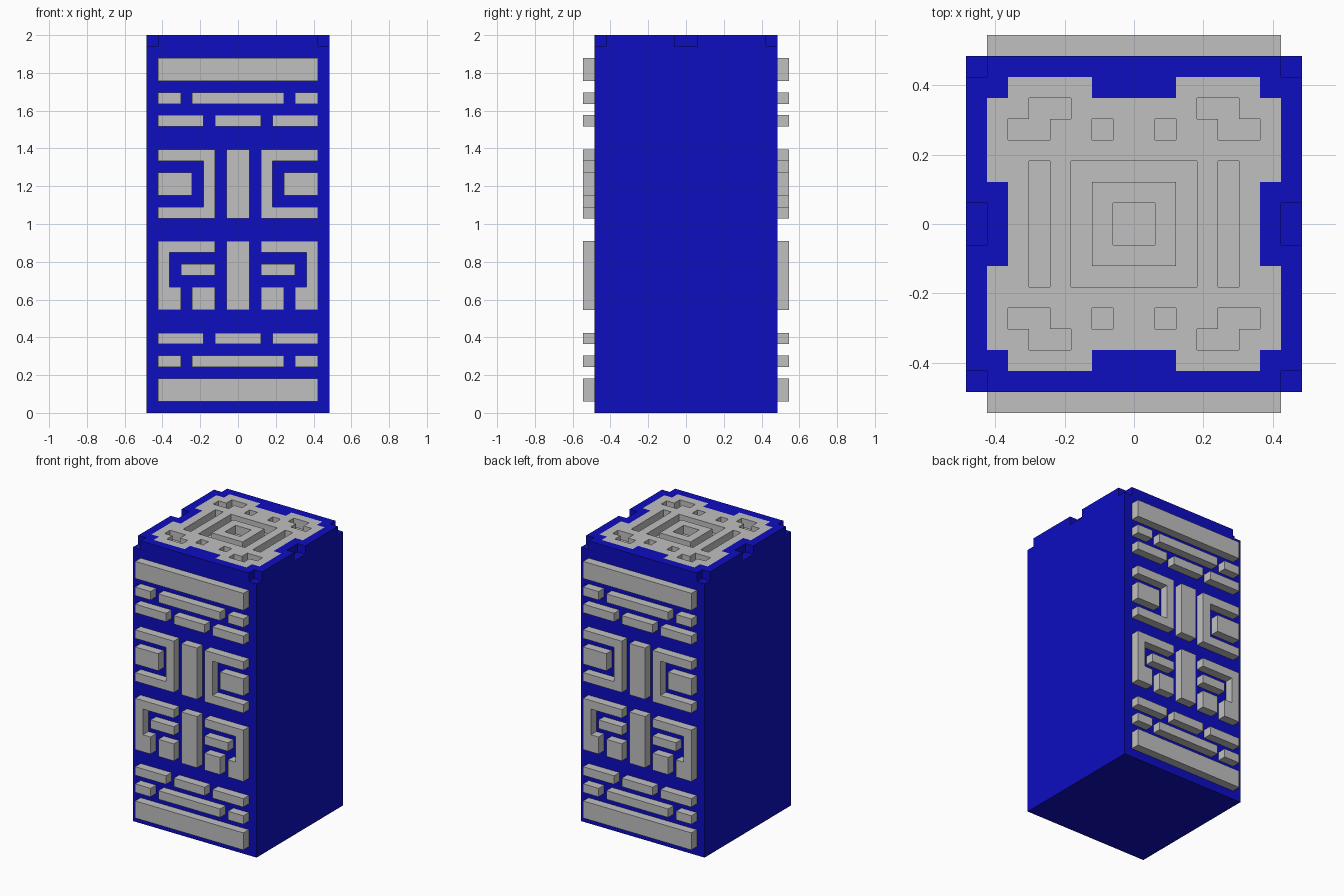
import bpy
import bmesh

cube = bpy.data.objects.get("Cube")
if cube:
    bpy.data.objects.remove(cube)

U = 2 / 33          # block unit: the pillar is 16 x 16 x 33 units
HALF, TOP = 8, 33


def make_material(name, rgb):
    mat = bpy.data.materials.new(name)
    mat.use_nodes = True
    mat.diffuse_color = (*rgb, 1)
    bsdf = next(n for n in mat.node_tree.nodes if n.type == 'BSDF_PRINCIPLED')
    bsdf.inputs["Base Color"].default_value = (*rgb, 1)
    return mat


blue = make_material("deep_blue", (0.004, 0.004, 0.53))
grey = make_material("light_grey", (0.527, 0.527, 0.527))


def finish(name, bm, mats):
    bmesh.ops.remove_doubles(bm, verts=bm.verts, dist=0.0005)
    bmesh.ops.recalc_face_normals(bm, faces=bm.faces)
    mesh = bpy.data.meshes.new(name)
    bm.to_mesh(mesh)
    bm.free()
    for mat in mats:
        mesh.materials.append(mat)
    obj = bpy.data.objects.new(name, mesh)
    bpy.context.collection.objects.link(obj)
    return obj


# --- Pillar body: blocky height field with carved top ---
def is_grey(x, y):
    x, y = abs(x), abs(y)
    return (max(x, y) < 6 or (2 < x < 6 and y < 7) or (2 < y < 6 and x < 7))


def is_sunk(x, y):
    x, y = abs(x), abs(y)
    return (max(x, y) < 1                          # centre pit
            or 2 < max(x, y) < 3                   # square ring
            or (4 < x < 5 and y < 3)               # side slots
            or (1 < x < 2 and 4 < y < 5)           # small pits
            or (4 < x < 6 and 4 < y < 5)           # stepped corner pits
            or (3 < x < 5 and 5 < y < 6)
            or (x > 7 and y > 7)                   # corner notches
            or (x > 7 and y < 1))                  # side notches


def level(x, y):
    if max(abs(x), abs(y)) > HALF:
        return 0
    return TOP - 1 if is_sunk(x, y) else TOP


def build_body():
    bm = bmesh.new()

    def face(points, mat):
        f = bm.faces.new([bm.verts.new((x * U, y * U, z * U)) for x, y, z in points])
        f.material_index = mat

    for i in range(-HALF, HALF):
        for j in range(-HALF, HALF):
            x, y = i + 0.5, j + 0.5
            h = level(x, y)
            square = [(i, j), (i + 1, j), (i + 1, j + 1), (i, j + 1)]
            face([(*p, h) for p in square], int(is_grey(x, y)))
            face([(*p, 0) for p in square], 0)
            # walls down to each lower neighbour
            for k, (dx, dy) in enumerate([(0, -1), (1, 0), (0, 1), (-1, 0)]):
                low = level(x + dx, y + dy)
                a, b = square[k], square[(k + 1) % 4]
                mat = int(is_grey(x, y) and is_grey(x + dx, y + dy))
                for z0, z1 in ((0, TOP - 1), (TOP - 1, TOP)):
                    if low <= z0 and z1 <= h:
                        face([(*a, z0), (*b, z0), (*b, z1), (*a, z1)], mat)
    bmesh.ops.remove_doubles(bm, verts=bm.verts, dist=0.0005)
    bmesh.ops.recalc_face_normals(bm, faces=bm.faces)
    bmesh.ops.dissolve_limit(bm, angle_limit=0.01, verts=bm.verts, edges=bm.edges,
                             delimit={'MATERIAL'})
    return finish("pillar_body", bm, [blue, grey])


build_body()


# --- Raised relief on the front and back ---
def relief(name, outline, side):
    bm = bmesh.new()
    inner, outer = side * (HALF - 0.08) * U, side * (HALF + 1) * U
    base = bm.faces.new([bm.verts.new((x * U, inner, z * U)) for x, z in outline])
    ext = bmesh.ops.extrude_face_region(bm, geom=[base], use_keep_orig=True)
    for v in ext["geom"]:
        if isinstance(v, bmesh.types.BMVert):
            v.co.y = outer
    return finish(name, bm, [grey])


def rect(x0, x1, z0, z1):
    return [(x0, z0), (x1, z0), (x1, z1), (x0, z1)]


centred = {
    "lower_band": rect(-7, 7, 1, 3),
    "upper_band": rect(-7, 7, 29, 31),
    "lower_long_bar": rect(-4, 4, 4, 5),
    "upper_long_bar": rect(-4, 4, 27, 28),
    "lower_middle_bar": rect(-2, 2, 6, 7),
    "upper_middle_bar": rect(-2, 2, 25, 26),
    "lower_post": rect(-1, 1, 9, 15),
    "upper_post": rect(-1, 1, 17, 23),
}
mirrored = {
    "lower_end_bar": rect(5, 7, 4, 5),
    "upper_end_bar": rect(5, 7, 27, 28),
    "lower_side_bar": rect(3, 7, 6, 7),
    "upper_side_bar": rect(3, 7, 25, 26),
    "hook": [(2, 14), (6, 14), (6, 11), (5, 11), (5, 9), (7, 9), (7, 15), (2, 15)],
    "hook_bar": rect(2, 5, 12, 13),
    "hook_block": rect(2, 4, 9, 11),
    "bracket": [(2, 17), (7, 17), (7, 18), (3, 18), (3, 22), (7, 22), (7, 23), (2, 23)],
    "bracket_block": rect(4, 7, 19, 21),
}
for face_name, side in (("front", -1), ("back", 1)):
    for part, outline in centred.items():
        relief(f"{face_name}_{part}", outline, side)
    for part, outline in mirrored.items():
        for hand, s in (("left", 1), ("right", -1)):
            relief(f"{face_name}_{part}_{hand}", [(s * x, z) for x, z in outline], side)
